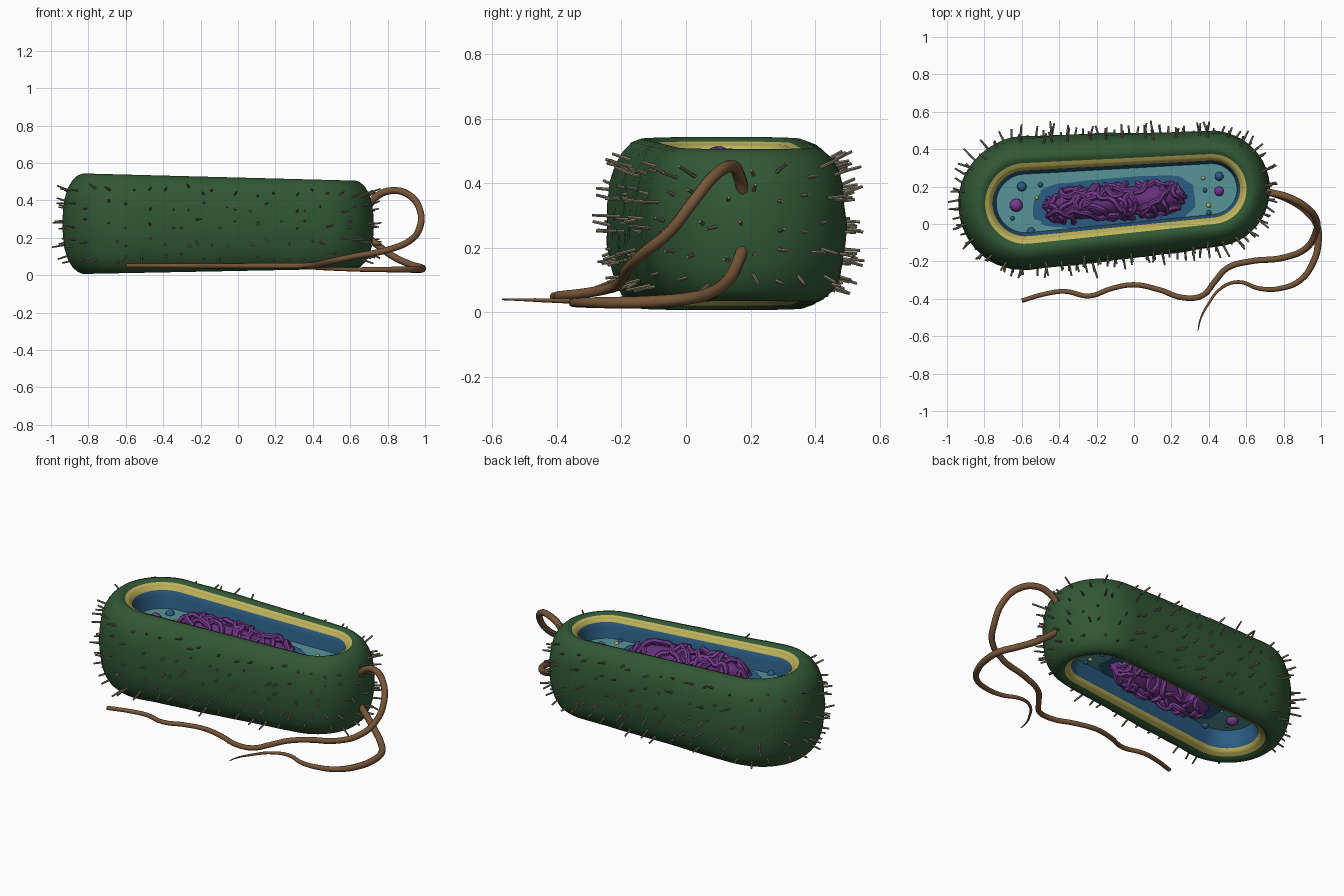
import bpy, bmesh, math, random
from mathutils import Vector

if "Cube" in bpy.data.objects:
    bpy.data.objects.remove(bpy.data.objects["Cube"])
random.seed(4)

def mat(name, c):
    m = bpy.data.materials.new(name)
    m.diffuse_color = (*c, 1)
    m.use_nodes = True
    m.node_tree.nodes["Principled BSDF"].inputs["Base Color"].default_value = m.diffuse_color
    return m

GREEN = mat("capsule green", (0.031, 0.098, 0.036))
YELLOW = mat("wall yellow", (0.52, 0.45, 0.105))
OLIVE = mat("wall olive", (0.42, 0.37, 0.085))
BLUE = mat("membrane blue", (0.024, 0.11, 0.23))
TEAL = mat("cytoplasm teal", (0.095, 0.30, 0.32))
PURPLE = mat("dna purple", (0.18, 0.042, 0.27))
DARKPURPLE = mat("dna dark purple", (0.13, 0.03, 0.2))
BROWN = mat("flagellum brown", (0.18, 0.09, 0.038))
HAIR = mat("pili khaki", (0.25, 0.215, 0.145))

def add(name, mesh, mats, smooth=True):
    o = bpy.data.objects.new(name, mesh)
    bpy.context.collection.objects.link(o)
    for m in mats:
        if m.name not in mesh.materials:
            mesh.materials.append(m)
    if smooth:
        bpy.ops.object.select_all(action='DESELECT')
        o.select_set(True)
        bpy.context.view_layer.objects.active = o
        bpy.ops.object.shade_smooth_by_angle(angle=math.radians(40))
    return o

def bm_object(name, bm, mats, smooth=True):
    me = bpy.data.meshes.new(name)
    bm.to_mesh(me)
    bm.free()
    return add(name, me, mats, smooth)

# tapered stadium outline; f scales the end radii
L, RL = Vector((-0.58, 0.11)), 0.36
R, RR = Vector((0.415, 0.187)), 0.312
TILT = math.atan2(R.y - L.y, R.x - L.x)

def outline(f, arc=24, side=24):
    def cap(c, r, a0):
        return [c + r * f * Vector((math.cos(a), math.sin(a)))
                for a in (TILT + a0 + math.pi * i / arc for i in range(arc + 1))]
    right, left = cap(R, RR, -math.pi / 2), cap(L, RL, math.pi / 2)
    pts = []
    for a, b in ((right, left), (left, right)):
        pts += a + [a[-1].lerp(b[0], i / side) for i in range(1, side)]
    return pts

def height(x, h):
    t = (x + 0.8) / 1.44
    return 0.275 - 0.005 * t + h * (0.268 - 0.033 * t)

def lump(p, h):
    return (1 + 0.016 * math.sin(9 * p.x + 4 * h) * math.cos(7 * p.y + 5 * h + 3 * p.x)
            + 0.006 * math.sin(31 * p.x + 3 * h) * math.sin(27 * p.y + 11 * h))

# cell body: rings of (scale, height, material), same above and below
FLOOR = .45
half = [(.99, .25, 0), (.965, .5, 0), (.92, .7, 0), (.85, .86, 0), (.77, .96, 0), (.69, 1, 0),
        (.64, .985, 0), (.60, .95, 0), (.545, .925, 1), (.525, .90, 2), (.485, .84, 1),
        (.47, .7, 3), (.435, FLOOR, 3)]
rings = [(f, -h) for f, h, m in reversed(half)] + [(1, 0)] + [(f, h) for f, h, m in half]
ring_mats = [m for f, h, m in reversed(half)] + [m for f, h, m in half]
bm = bmesh.new()
loops = []
for f, h in rings:
    loop = []
    for p in outline(f):
        k = lump(p, h) if f > .65 else 1
        y0 = 0.155 + 0.077 * p.x
        loop.append(bm.verts.new((p.x, y0 + (p.y - y0) * k, height(p.x, h))))
    loops.append(loop)
n = len(loops[0])
for lo, hi, m in zip(loops, loops[1:], ring_mats):
    for i in range(n):
        bm.faces.new((lo[i], lo[(i + 1) % n], hi[(i + 1) % n], hi[i])).material_index = m
bm.faces.new(loops[-1]).material_index = 4
bm.faces.new(loops[0][::-1]).material_index = 4
bm_object("cell_body", bm, [GREEN, YELLOW, OLIVE, BLUE, TEAL])

# dark hollow around the nucleoid, above and below
bm = bmesh.new()
for side in (1, -1):
    verts = []
    for i in range(44):
        a = 2 * math.pi * i / 44
        c, s = math.cos(a), math.sin(a)
        k = 1 + random.uniform(-.04, .03)
        x = -0.1 + 0.435 * k * math.copysign(abs(c) ** .6, c)
        y = 0.118 + 0.07 * (x + 0.1) + 0.13 * k * math.copysign(abs(s) ** .6, s)
        verts.append(bm.verts.new((x, y, height(x, side * FLOOR) + side * 0.004)))
    bm.faces.new(verts[::side])
bm_object("nucleoid_hollow", bm, [BLUE], False)

# tubes along smooth paths
def tube(name, paths, radius, m, taper=None, cyclic=False, res=3):
    cu = bpy.data.curves.new(name, 'CURVE')
    cu.dimensions = '3D'
    cu.bevel_depth = radius
    cu.bevel_resolution = res
    cu.resolution_u = 5
    cu.use_fill_caps = True
    for pts in paths:
        sp = cu.splines.new('BEZIER')
        sp.bezier_points.add(len(pts) - 1)
        sp.use_cyclic_u = cyclic
        for i, (bp, p) in enumerate(zip(sp.bezier_points, pts)):
            bp.co = p
            bp.handle_left_type = bp.handle_right_type = 'AUTO'
            bp.radius = taper(i / (len(pts) - 1)) if taper else 1
    tmp = bpy.data.objects.new(name + "_path", cu)
    bpy.context.collection.objects.link(tmp)
    me = bpy.data.meshes.new_from_object(tmp.evaluated_get(bpy.context.evaluated_depsgraph_get()))
    bpy.data.objects.remove(tmp)
    me.materials.clear()
    return add(name, me, [m])

# nucleoid: dark core wrapped in tangled strands
def nucleoid_point(u, a, k=1):
    r = (1 - abs(u) ** 6) ** .5 * k
    x = -0.105 + 0.392 * u
    return Vector((x, 0.118 + 0.075 * (x + 0.1) + 0.108 * r * math.cos(a),
                   0.277 - 0.01 * u + 0.218 * r * math.sin(a)))

bm = bmesh.new()
grid = [[bm.verts.new(nucleoid_point(u * .97, 2 * math.pi * j / 20, .88)) for j in range(20)]
        for u in (math.sin(math.pi * (i / 16 - .5)) for i in range(17))]
for a, b in zip(grid, grid[1:]):
    for j in range(20):
        bm.faces.new((a[j], b[j], b[(j + 1) % 20], a[(j + 1) % 20]))
bm.faces.new(grid[0])
bm.faces.new(grid[-1][::-1])
bmesh.ops.recalc_face_normals(bm, faces=bm.faces)
bm_object("nucleoid_core", bm, [DARKPURPLE])

strands = []
for s in range(10):
    u, a, heading, pts = -.9 + .2 * s, random.uniform(0, 6.28), random.uniform(0, 6.28), []
    for i in range(55):
        heading += random.uniform(-1, 1.3)
        u += 0.1 * math.cos(heading)
        a += 0.38 * math.sin(heading)
        if abs(u) > .97:
            u = math.copysign(.97, u)
            heading = math.pi - heading
        pts.append(nucleoid_point(u, a, random.uniform(.9, 1.02)))
    strands.append(pts)
tube("nucleoid_strands", strands, 0.0155, PURPLE, cyclic=True, res=1)

# flagella
upper = [(.69, .18, .36), (.74, .165, .42), (.82, .145, .452), (.92, .09, .425), (.975, .02, .34),
         (.97, -.05, .25), (.92, -.13, .185), (.8, -.18, .135), (.62, -.2, .10), (.5, -.235, .075),
         (.43, -.31, .06), (.37, -.38, .052), (.27, -.395, .05), (.13, -.35, .05), (0, -.325, .05),
         (-.12, -.345, .05), (-.24, -.385, .05), (-.37, -.36, .05), (-.48, -.375, .05), (-.6, -.41, .05)]
lower = [(.68, .18, .215), (.74, .165, .165), (.83, .13, .10), (.92, .07, .058), (.975, 0, .042),
         (.985, -.1, .033), (.96, -.2, .03), (.89, -.3, .03), (.78, -.345, .03), (.67, -.345, .03),
         (.56, -.31, .032), (.47, -.34, .034), (.39, -.44, .037), (.355, -.51, .039), (.342, -.57, .04)]
tube("flagellum_upper", [upper], 0.02, BROWN, lambda t: 1 - .4 * t)
tube("flagellum_lower", [lower], 0.019, BROWN, lambda t: 1 if t < .4 else 1 - 1.45 * (t - .4))

# pili: short hairs in rows around the body
hairs = []
for h, f in ((-.72, .91), (-.38, .98), (0, 1), (.38, .98), (.7, .92)):
    ring = outline(f)
    for k in range(42):
        i = int((k + random.uniform(0, .9)) * n / 42) % n
        p, t = ring[i], ring[(i + 1) % n] - ring[i - 1]
        hh = h + random.uniform(-.1, .1)
        d = Vector((t.y, -t.x, 0)).normalized()
        d += Vector((random.uniform(-.3, .3), random.uniform(-.3, .3), .45 * h + random.uniform(-.2, .2)))
        base = Vector((p.x, p.y, height(p.x, hh)))
        hairs.append((base - d * .02, base + d * random.uniform(.02, .068)))
tube("pili", hairs, 0.0065, HAIR, lambda t: 1 - .25 * t, res=1)

# granules on the cytoplasm, above and below
def granules(name, spots, m):
    bm = bmesh.new()
    for x, y, r in spots:
        for h in (FLOOR, -FLOOR):
            res = bmesh.ops.create_icosphere(bm, subdivisions=2, radius=r)
            bmesh.ops.translate(bm, verts=res["verts"], vec=(x, y, height(x, h)))
    bm_object(name, bm, [m])

granules("purple_granules", [(-.63, .10, .036), (.455, .175, .026)], PURPLE)
granules("blue_granules", [(.455, .255, .024), (-.6, .2, .026), (-.55, -.04, .022), (.38, .18, .012),
                           (-.5, .21, .014), (.4, .06, .014), (-.65, .03, .012)], BLUE)
granules("yellow_granules", [(.37, .245, .011), (.455, .24, .01), (.40, .10, .013), (-.52, .14, .01)], YELLOW)
